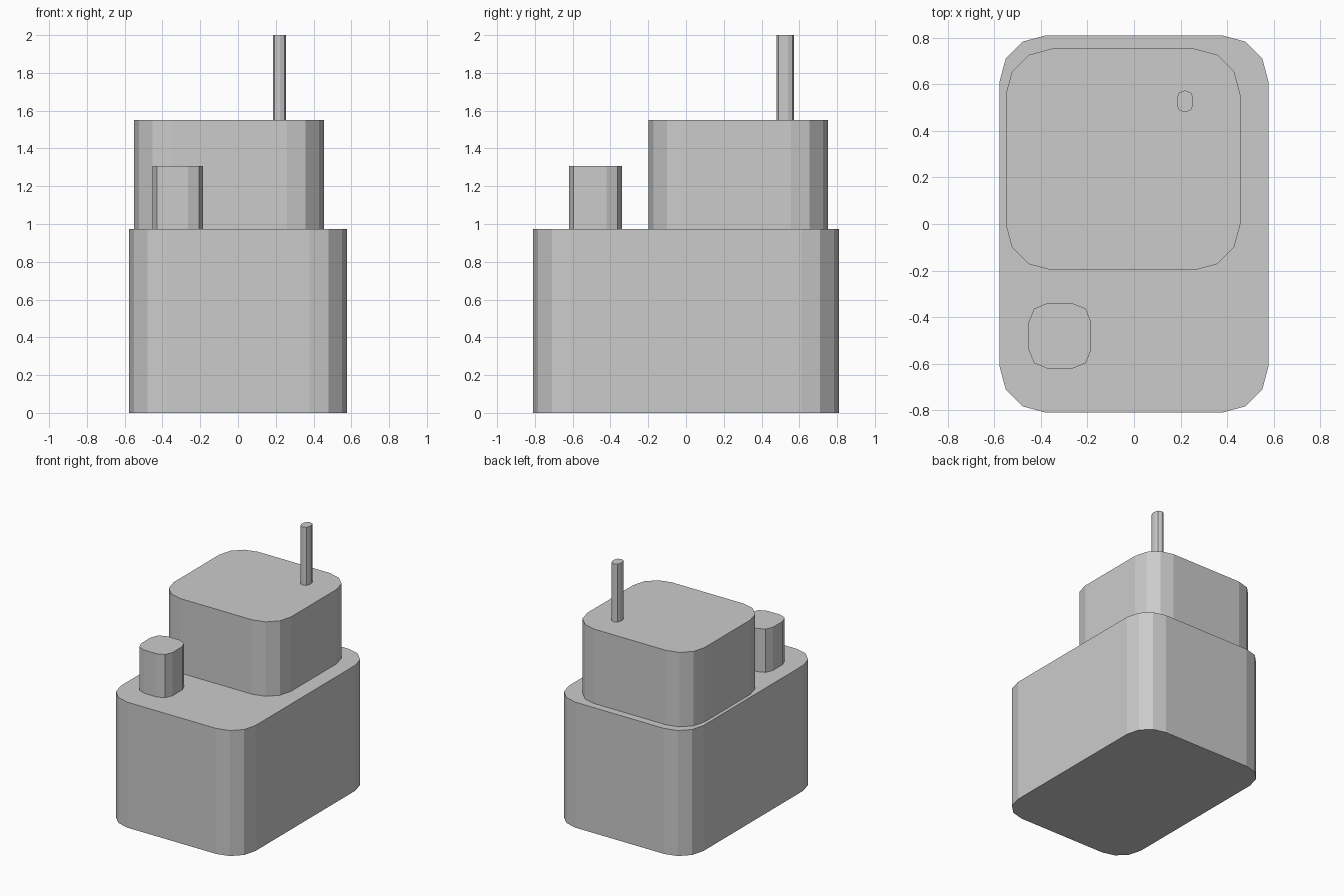
import bpy, bmesh
from math import sin, cos, pi

if "Cube" in bpy.data.objects:
    bpy.data.objects.remove(bpy.data.objects["Cube"])


def rounded_block(name, x0, x1, y0, y1, z0, z1, radius, segments):
    """Upright block with rounded vertical corners and flat facets."""
    r = radius
    corners = [(x1 - r, y1 - r), (x0 + r, y1 - r), (x0 + r, y0 + r), (x1 - r, y0 + r)]
    bm = bmesh.new()
    outline = []
    for quarter, (cx, cy) in enumerate(corners):
        for i in range(segments + 1):
            a = (quarter + i / segments) * pi / 2
            outline.append(bm.verts.new((cx + r * cos(a), cy + r * sin(a), z0)))
    bottom = bm.faces.new(outline)
    top = bmesh.ops.extrude_face_region(bm, geom=[bottom], use_keep_orig=True)
    moved = [v for v in top["geom"] if isinstance(v, bmesh.types.BMVert)]
    bmesh.ops.translate(bm, verts=moved, vec=(0, 0, z1 - z0))
    bmesh.ops.recalc_face_normals(bm, faces=bm.faces)
    mesh = bpy.data.meshes.new(name)
    bm.to_mesh(mesh)
    bm.free()
    obj = bpy.data.objects.new(name, mesh)
    bpy.context.collection.objects.link(obj)
    return obj


# Main building volume
rounded_block("base_block", -0.577, 0.577, -0.809, 0.809, 0, 0.973, 0.198, 3)
# Set-back upper storey
rounded_block("upper_block", -0.55, 0.456, -0.198, 0.752, 0.973, 1.55, 0.196, 3)
# Small rooftop box on the front left
rounded_block("rooftop_box", -0.452, -0.184, -0.62, -0.34, 0.973, 1.308, 0.08, 2)
# Thin mast on the upper roof
rounded_block("mast", 0.184, 0.254, 0.48, 0.572, 1.55, 2.0, 0.031, 2)
